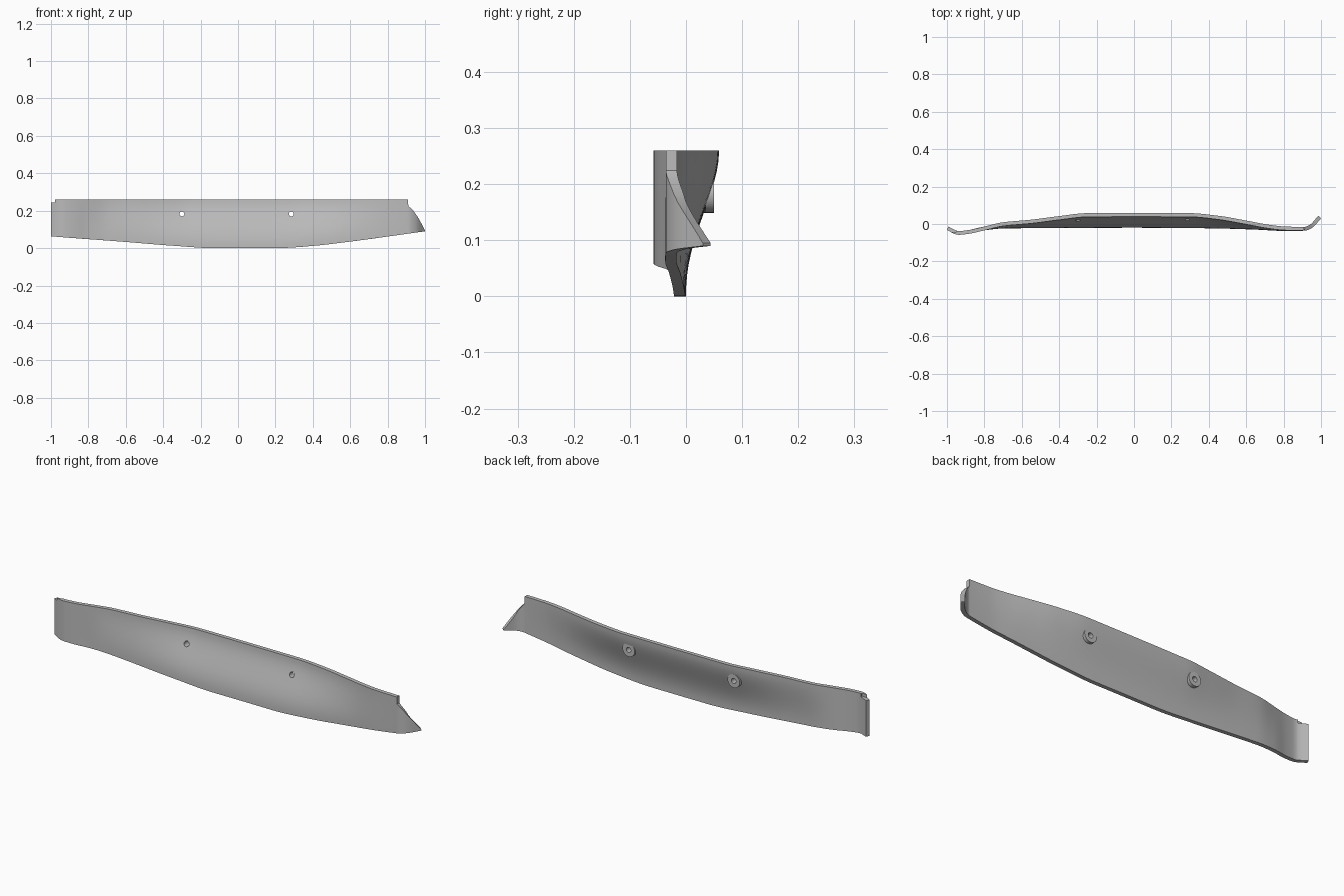
import bpy, bmesh, math

cube = bpy.data.objects.get("Cube")
if cube:
    bpy.data.objects.remove(cube)

# Single grey plastic
grey = bpy.data.materials.new("grey plastic")
grey.use_nodes = True
colour = (0.5, 0.5, 0.5, 1)
grey.diffuse_color = colour
grey.node_tree.nodes["Principled BSDF"].inputs["Base Color"].default_value = colour

THICK = 0.02
HOLE_Z = 0.183
NOTCH = 0.91
HOLES = {"right": -0.30, "left": 0.285}

# Guide curves: shared left hook, then upper and lower front edges
HOOK = [(-1, -0.032), (-0.94, -0.058), (-0.88, -0.052), (-0.8, -0.034)]
CURL = [(NOTCH, -0.036), (0.95, -0.022), (1, 0.03)]
TOP_Y = HOOK + [(-0.7, -0.011), (-0.55, 0.003), (-0.4, 0.022), (-0.25, 0.038), (0, 0.039),
                (0.3, 0.038), (0.45, 0.024), (0.6, -0.002), (0.72, -0.024), (0.8, -0.033)] + CURL
LOW_Y = HOOK + [(-0.7, -0.024), (-0.5, -0.022), (0, -0.02), (0.4, -0.023),
                (0.65, -0.03), (0.8, -0.037)] + CURL
LOW_Z = [(-1, 0.063), (-0.6, 0.033), (-0.35, 0.013), (-0.12, 0), (0.2, 0),
         (0.4, 0.012), (0.6, 0.035), (0.8, 0.062), (1, 0.09)]
TIP_Z = [(NOTCH, 0.225), (0.93, 0.208), (0.96, 0.168), (1, 0.095)]


def curve(keys, x):
    """Smooth cubic interpolation with limited slopes."""
    n = len(keys)
    i = max(0, min(n - 2, sum(k[0] <= x for k in keys) - 1))

    def chord(j):
        (a, b), (c, d) = keys[j], keys[j + 1]
        return (d - b) / (c - a)

    def slope(j):
        if j == 0 or j == n - 1:
            return chord(min(j, n - 2))
        p, q = chord(j - 1), chord(j)
        return 0 if p * q <= 0 else 2 * p * q / (p + q)

    (x0, y0), (x1, y1) = keys[i], keys[i + 1]
    w = x1 - x0
    t = (x - x0) / w
    s = t * t * (3 - 2 * t)
    return (y0 + (y1 - y0) * s + w * t * (1 - t) ** 2 * slope(i)
            - w * t * t * (1 - t) * slope(i + 1))


def front_y(x, z):
    low = curve(LOW_Z, x)
    t = max(0, min(1, (z - low) / (0.26 - low))) ** 1.15
    s = t * t * (3 - 2 * t)
    return curve(LOW_Y, x) * (1 - s) + curve(TOP_Y, x) * s


def finish(bm, name):
    bmesh.ops.recalc_face_normals(bm, faces=bm.faces)
    mesh = bpy.data.meshes.new(name)
    bm.to_mesh(mesh)
    bm.free()
    obj = bpy.data.objects.new(name, mesh)
    bpy.context.collection.objects.link(obj)
    mesh.materials.append(grey)
    return obj


def cut(obj, cutter):
    mod = obj.modifiers.new(cutter.name, 'BOOLEAN')
    mod.operation = 'DIFFERENCE'
    mod.solver = 'EXACT'
    mod.object = cutter
    bpy.context.view_layer.objects.active = obj
    bpy.ops.object.modifier_apply(modifier=mod.name)


def cylinder(name, x, y0, y1, radius):
    bpy.ops.mesh.primitive_cylinder_add(vertices=32, radius=radius, depth=y1 - y0,
                                        location=(x, (y0 + y1) / 2, HOLE_Z),
                                        rotation=(math.pi / 2, 0, 0))
    obj = bpy.context.object
    obj.name = name
    obj.data.materials.append(grey)
    return obj


def smooth(obj):
    bpy.ops.object.select_all(action='DESELECT')
    obj.select_set(True)
    bpy.context.view_layer.objects.active = obj
    bpy.ops.object.shade_smooth_by_angle(angle=math.radians(35))


# Curved panel: front and back skins joined around the rim
ROWS = 14
xs = [-1 + 0.02 * i for i in range(96)] + [NOTCH - 0.0005, NOTCH + 0.0005]
xs += [0.92 + 0.01 * i for i in range(9)]
xs = sorted(set(x for x in xs if abs(x - NOTCH) < 0.001 or abs(x - NOTCH) > 0.005))
bm = bmesh.new()
front, back = [], []
for x in xs:
    low = curve(LOW_Z, x)
    high = 0.26 if x < NOTCH else curve(TIP_Z, x)
    if x < -0.99:
        high = 0.247
    f_col, b_col = [], []
    for r in range(ROWS + 1):
        z = low + (high - low) * r / ROWS
        y = front_y(x, z)
        d = (front_y(x + 0.003, z) - front_y(x - 0.003, z)) / 0.006
        k = THICK / math.hypot(1, d)
        f_col.append(bm.verts.new((x, y, z)))
        b_col.append(bm.verts.new((x - d * k, y + k, z)))
    front.append(f_col)
    back.append(b_col)
for i in range(len(xs) - 1):
    for r in range(ROWS):
        for skin in (front, back):
            bm.faces.new((skin[i][r], skin[i + 1][r], skin[i + 1][r + 1], skin[i][r + 1]))
    for r in (0, ROWS):
        bm.faces.new((front[i][r], front[i + 1][r], back[i + 1][r], back[i][r]))
for i in (0, -1):
    for r in range(ROWS):
        bm.faces.new((front[i][r], front[i][r + 1], back[i][r + 1], back[i][r]))
panel = finish(bm, "curved_panel")

# Small lap step on the back of the hooked end
bpy.ops.mesh.primitive_cube_add(size=1, location=(-1, 0.01, 0.27))
step = bpy.context.object
step.name = "step_cutter"
step.scale = (0.1, 0.106, 0.05)
cutters = [step]
cut(panel, step)

# Screw holes and rear bosses
for side, x in HOLES.items():
    hole = cylinder(side + "_hole_cutter", x, -0.2, 0.2, 0.013)
    cutters.append(hole)
    cut(panel, hole)
    boss = cylinder(side + "_boss", x, front_y(x, HOLE_Z) + 0.012, 0.05, 0.034)
    cut(boss, hole)
    smooth(boss)
smooth(panel)

for c in cutters:
    bpy.data.objects.remove(c)
